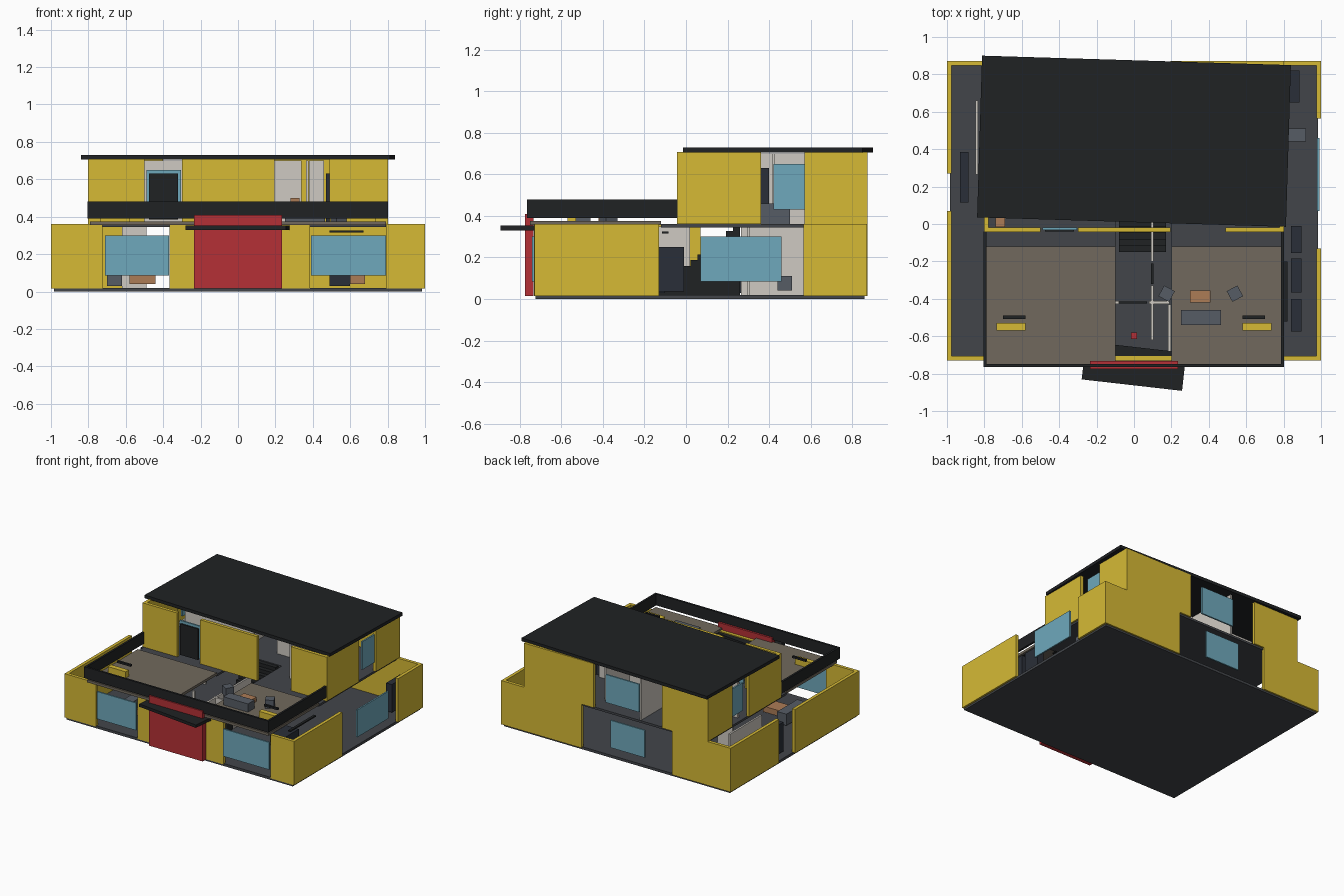
import bpy, math

if "Cube" in bpy.data.objects:
    bpy.data.objects.remove(bpy.data.objects["Cube"])

def mat(name, hexcol):
    c = [int(hexcol[i:i + 2], 16) / 255 for i in (0, 2, 4)]
    m = bpy.data.materials.new(name)
    m.diffuse_color = [v / 12.92 if v < .04 else ((v + .055) / 1.055) ** 2.4 for v in c] + [1]
    m.use_nodes = True
    m.node_tree.nodes["Principled BSDF"].inputs["Base Color"].default_value = m.diffuse_color
    return m

YEL = mat("yellow_paint", "D6BA35")
BLK = mat("black_metal", "202224")
DRK = mat("dark_floor", "42454A")
BRN = mat("deck_brown", "71695D")
RED = mat("red_paint", "B53036")
GLS = mat("blue_glass", "6FA9BC")
WHT = mat("plaster", "CFCAC2")
NAVY = mat("dark_cabinet", "2A2F38")
GRY = mat("grey_fabric", "565C65")
WOOD = mat("orange_wood", "AC7C56")

def box(name, x0, x1, y0, y1, z0, z1, m, rot=0):
    """Box from bounds, optionally turned about its own vertical axis (degrees)."""
    bpy.ops.mesh.primitive_cube_add(size=1, location=((x0 + x1) / 2, (y0 + y1) / 2, (z0 + z1) / 2),
                                    rotation=(0, 0, math.radians(rot)))
    o = bpy.context.object
    o.scale = (x1 - x0, y1 - y0, z1 - z0)
    o.name = name
    o.data.materials.append(m)
    return o

def walls_x(name, y, spans, z0, z1, m, t=.025):
    for a, b in spans:
        box(name, a, b, y - t / 2, y + t / 2, z0, z1, m)

def walls_y(name, x, spans, z0, z1, m, t=.025):
    for a, b in spans:
        box(name, x - t / 2, x + t / 2, a, b, z0, z1, m)

# Ground slab
box("ground_slab", -.985, .985, -.725, .86, 0, .02, DRK)

# Ground floor outer walls
walls_x("front_wall", -.718, [(-.99, -.725), (-.365, .385), (.795, .99)], .015, .36, YEL)
walls_x("back_wall", .86, [(-.99, -.49), (.30, .99)], .015, .36, YEL)
walls_y("left_wall", -.9875, [(-.73, .07), (.27, .872)], .015, .36, YEL)
walls_y("right_wall", .9875, [(-.73, -.13), (.565, .872)], .015, .36, YEL)

# Ground floor windows
walls_x("front_window", -.735, [(-.71, -.37), (.39, .79)], .085, .30, GLS, .012)
walls_x("back_window", .865, [(-.25, .05)], .085, .30, GLS, .012)
walls_y("right_window", .985, [(.07, .46)], .085, .30, GLS, .012)

# Ground floor partitions and inner doors
walls_y("partition", .097, [(-.62, -.33), (-.2, .02)], .02, .35, WHT, .014)
walls_y("inner_door", .097, [(-.32, -.21)], .02, .27, BLK, .014)
walls_x("partition", -.42, [(-.10, -.08), (.08, .19)], .02, .35, WHT, .014)
walls_x("inner_door", -.42, [(-.08, .07)], .02, .27, BLK, .012)
walls_y("partition", .19, [(-.72, -.43)], .02, .35, WHT, .014)
walls_y("partition", -.84, [(.265, .66)], .02, .35, WHT, .014)
walls_x("partition", .3, [(-.62, -.49)], .02, .35, WHT, .014)

# Solid staircase
N = 12
for i in range(N):
    y = -.15 + i * .41 / N
    box("stair_step", -.08, .17, y, y + .41 / N, .02, .02 + (i + 1) * .335 / N, BLK)

# Upper floor slab around the stairwell
box("upper_slab_left", -.79, -.10, -.12, .86, .345, .362, DRK)
box("upper_slab_right", .20, .79, -.12, .86, .345, .362, DRK)
box("upper_slab_back", -.10, .20, .26, .86, .345, .362, DRK)

# Terrace decks either side of the entrance hall
for a, b in [(-.79, -.10), (.20, .79)]:
    box("terrace_deck", a, b, -.75, -.12, .355, .375, BRN)

# Upper storey outer walls
UZ = (.36, .708)
walls_x("upper_front_wall", -.03, [(-.8, -.5), (-.3, .195), (.49, .8)], *UZ, YEL)
walls_x("upper_back_wall", .86, [(-.8, -.4), (.195, .8)], *UZ, YEL)
for s in (-1, 1):
    walls_y("upper_side_wall", s * .79, [(-.04, .36), (.57, .872)], *UZ, YEL)
    walls_y("upper_side_window", s * .785, [(.42, .58)], .43, .65, GLS, .012)
walls_x("upper_back_window", .865, [(-.2, .09)], .43, .65, GLS, .012)
walls_x("upper_front_window", -.025, [(-.49, -.305)], .39, .65, GLS, .012)
walls_x("terrace_door", -.035, [(-.475, -.32)], .385, .63, BLK, .012)

# Upper storey partitions
walls_x("upper_partition", .42, [(-.75, -.15), (.05, .34), (.38, .46)], .362, .70, WHT, .014)
walls_y("upper_partition", .37, [(.12, .42)], .362, .70, WHT, .014)
walls_y("upper_partition", -.2, [(.42, .85)], .362, .70, WHT, .014)
walls_y("upper_partition", .2, [(.42, .72)], .362, .70, WHT, .014)

# Roof plate, slightly turned
box("roof", -.826, .826, .01, .875, .705, .73, BLK, -1.75)

# Floating parapet band around the terrace
walls_x("parapet_front", -.757, [(-.79, .785)], .39, .48, BLK, .016)
for x in (-.797, .793):
    walls_y("parapet_side", x, [(-.765, -.04)], .39, .48, BLK, .016)

# Entrance panel and skewed canopy
box("entrance_panel", -.235, .235, -.775, -.733, .015, .41, RED)
box("canopy", -.27, .27, -.862, -.658, .33, .353, BLK, -6.5)

# Terrace furniture
box("sofa", .25, .465, -.54, -.46, .375, .44, GRY)
box("low_table", .30, .41, -.42, -.355, .375, .41, WOOD)
box("armchair", .142, .207, -.405, -.34, .375, .44, GRY, -28)
box("armchair", .507, .572, -.405, -.34, .375, .44, GRY, 28)
for s in (-1, 1):
    a, b = sorted((s * .58, s * .735))
    box("planter", a, b, -.57, -.53, .375, .425, YEL)
    a, b = sorted((s * .58, s * .70))
    box("terrace_rail", a, b, -.507, -.49, .44, .455, BLK)

# Ground floor furniture
for a, b in [(-.155, -.01), (-.365, -.185), (-.575, -.40)]:
    box("cabinet", .84, .895, a, b, .035, .25, NAVY)
box("left_cabinet", -.93, -.885, .115, .385, .03, .26, NAVY)
box("back_cabinet", .835, .885, .65, .82, .03, .25, NAVY)
box("right_stool", .82, .92, .44, .51, .04, .11, GRY)
walls_y("wall_shelf", .81, [(-.52, -.2)], .305, .315, BLK, .02)
box("hall_stool", -.017, .017, -.615, -.58, .02, .06, RED)
box("left_table", -.58, -.44, -.45, -.33, .04, .085, WOOD)
box("left_sofa", -.70, -.62, -.5, -.25, .03, .12, GRY)
box("right_table", .60, .68, -.45, -.33, .04, .085, WOOD)
box("right_sofa", .49, .60, -.3, -.1, .03, .11, NAVY)
walls_x("wall_shelf", -.1, [(.49, .67)], .315, .325, BLK, .03)

# Upper storey furniture
box("upper_desk", -.74, -.69, -.015, .06, .362, .41, WOOD)
box("upper_bed", .5, .7, .36, .5, .362, .46, GRY)
box("upper_shelf", .28, .33, .34, .40, .48, .50, WOOD)
box("upper_wardrobe", .47, .5, .2, .4, .362, .63, NAVY)
